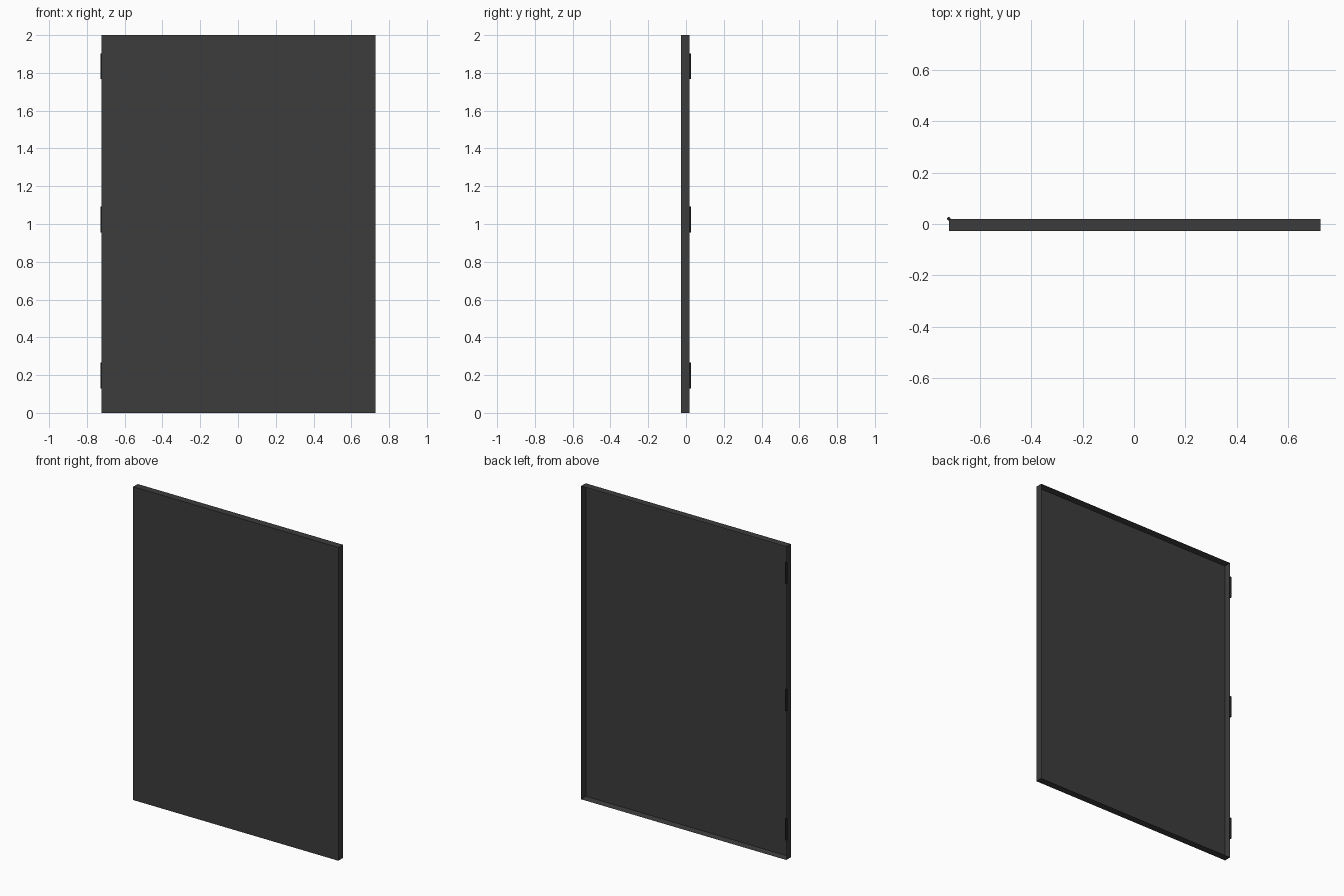
import bpy, bmesh
from mathutils import Matrix, Vector

if "Cube" in bpy.data.objects:
    bpy.data.objects.remove(bpy.data.objects["Cube"])

X0, X1 = -0.722, 0.728      # panel sides
Y0, Y1 = -0.027, 0.019      # front face, open back
H, T = 2.0, 0.005           # height, sheet thickness


def material(name, v):
    m = bpy.data.materials.new(name)
    m.diffuse_color = (v, v, v, 1)
    m.use_nodes = True
    m.node_tree.nodes["Principled BSDF"].inputs["Base Color"].default_value = m.diffuse_color
    return m


def finish(bm, name, mat):
    bmesh.ops.recalc_face_normals(bm, faces=bm.faces)
    me = bpy.data.meshes.new(name)
    bm.to_mesh(me)
    bm.free()
    ob = bpy.data.objects.new(name, me)
    bpy.context.collection.objects.link(ob)
    me.materials.append(mat)
    return ob


steel = material("dark_steel", 0.045)
pin = material("hinge_steel", 0.02)

# Door tray: folded sheet, closed at the front and hollow at the back
bm = bmesh.new()
size = Vector((X1 - X0, Y1 - Y0, H))
centre = Vector(((X0 + X1) / 2, (Y0 + Y1) / 2, H / 2))
bmesh.ops.create_cube(bm, size=1, matrix=Matrix.Translation(centre) @ Matrix.Diagonal((*size, 1)))
bm.normal_update()
back = [f for f in bm.faces if f.normal.y > 0.9]
bmesh.ops.inset_region(bm, faces=back, thickness=T, use_even_offset=True)
bmesh.ops.translate(bm, verts=back[0].verts, vec=(0, -(Y1 - Y0 - T), 0))
finish(bm, "door_tray", steel)

# Hinge barrels along the left back edge
for label, z in (("bottom", 0.197), ("middle", 1.023), ("top", 1.835)):
    bm = bmesh.new()
    bmesh.ops.create_cone(bm, cap_ends=True, segments=16, radius1=0.0065, radius2=0.0065,
                          depth=0.137, matrix=Matrix.Translation((-0.7225, 0.0205, z)))
    ob = finish(bm, label + "_hinge", pin)
    for p in ob.data.polygons:
        p.use_smooth = len(p.vertices) == 4
